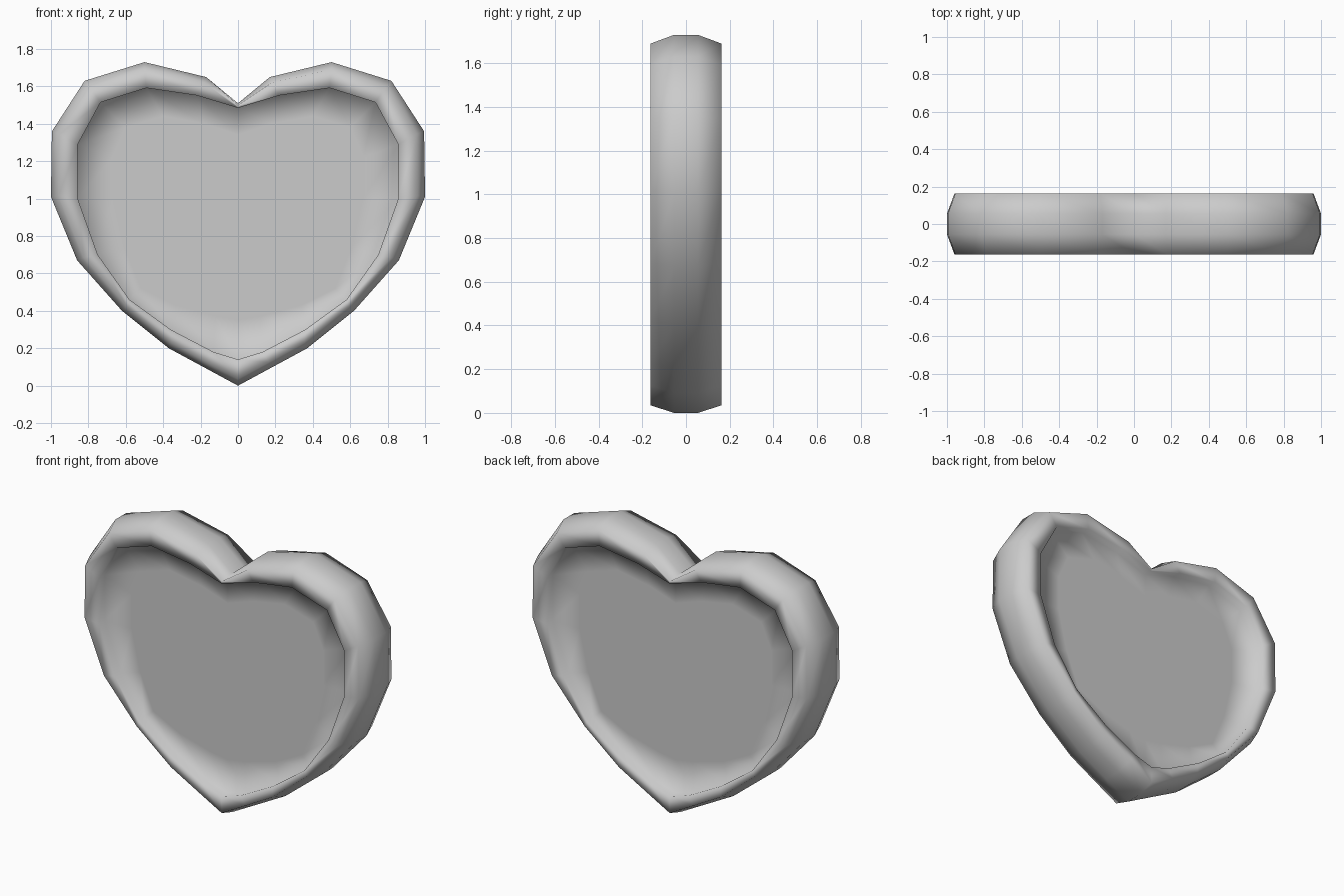
import bpy, bmesh

if "Cube" in bpy.data.objects:
    bpy.data.objects.remove(bpy.data.objects["Cube"])

# Right half of each heart outline (x, z), from bottom tip to top notch
OUTER = [(0, 0), (.17, .092), (.37, .2), (.62, .4), (.86, .67), (1, 1.01),
         (.995, 1.36), (.82, 1.63), (.5, 1.73), (.17, 1.65), (0, 1.51)]
EDGE = [(0, .035), (.165, .125), (.355, .23), (.595, .425), (.825, .685), (.96, 1.015),
        (.955, 1.345), (.79, 1.595), (.5, 1.69), (.18, 1.62), (0, 1.5)]
INNER = [(0, .14), (.13, .18), (.36, .3), (.58, .46), (.75, .7), (.857, 1),
         (.857, 1.29), (.735, 1.515), (.49, 1.592), (.22, 1.552), (0, 1.485)]
PANEL = [(0, .35), (.12, .37), (.34, .43), (.52, .52), (.61, .74), (.67, 1),
         (.67, 1.22), (.6, 1.38), (.4, 1.44), (.18, 1.4), (0, 1.34)]


def ring(bm, half, y):
    """Closed heart loop: the half outline plus its mirror image."""
    full = half + [(-x, z) for x, z in half[-2:0:-1]]
    return [bm.verts.new((x, y, z)) for x, z in full]


bm = bmesh.new()

# Front panel border, upright wall, flat rim and bevel, then the same to the back
front = [(PANEL, .105), (INNER, .105), (INNER, .163), (EDGE, .163), (OUTER, .055)]
layers = [(h, -y) for h, y in front] + front[::-1]
rings = [ring(bm, h, y) for h, y in layers]
for a, b in zip(rings, rings[1:]):
    n = len(a)
    for i in range(n):
        j = (i + 1) % n
        bm.faces.new((a[i], a[j], b[j], b[i]))

# Recessed panels on both sides
bm.faces.new(rings[0])
bm.faces.new(rings[-1])
bmesh.ops.recalc_face_normals(bm, faces=bm.faces)
for f in bm.faces:
    f.smooth = True

mesh = bpy.data.meshes.new("heart_frame")
bm.to_mesh(mesh)
bm.free()
heart = bpy.data.objects.new("heart_frame", mesh)
bpy.context.collection.objects.link(heart)
